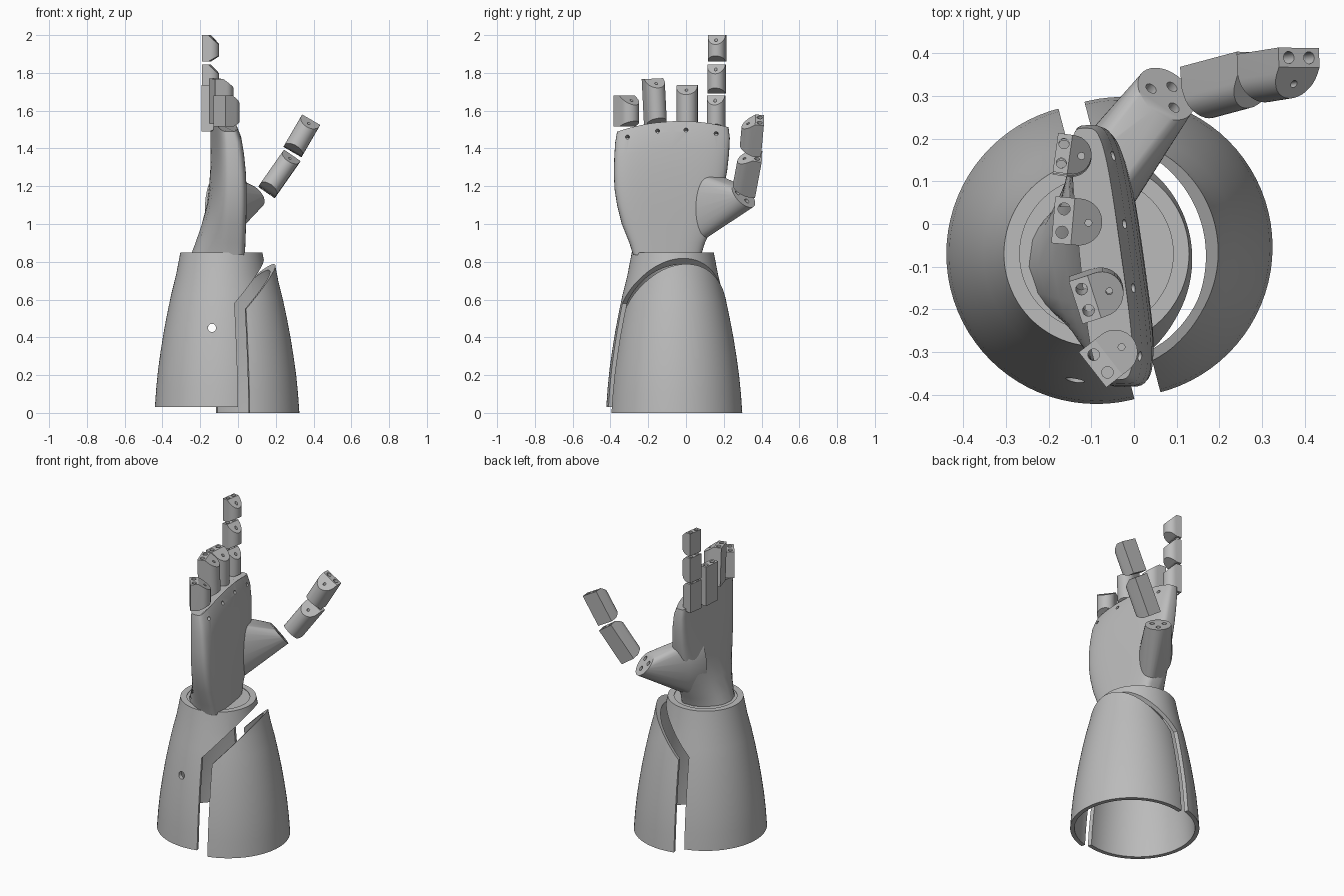
import bpy, bmesh, math
from mathutils import Vector, Matrix

if "Cube" in bpy.data.objects:
    bpy.data.objects.remove(bpy.data.objects["Cube"])

grey = bpy.data.materials.new("plain_grey")
grey.use_nodes = True
grey.diffuse_color = (0.5, 0.5, 0.5, 1)
grey.node_tree.nodes["Principled BSDF"].inputs["Base Color"].default_value = (0.5, 0.5, 0.5, 1)


def finish(name, bm):
    bmesh.ops.remove_doubles(bm, verts=bm.verts, dist=1e-5)
    bmesh.ops.recalc_face_normals(bm, faces=bm.faces)
    mesh = bpy.data.meshes.new(name)
    bm.to_mesh(mesh)
    bm.free()
    mesh.materials.append(grey)
    ob = bpy.data.objects.new(name, mesh)
    bpy.context.collection.objects.link(ob)
    return ob


def smooth(ob, angle=32):
    bpy.ops.object.select_all(action='DESELECT')
    ob.select_set(True)
    bpy.context.view_layer.objects.active = ob
    bpy.ops.object.shade_smooth_by_angle(angle=math.radians(angle))


def loft(bm, rings, close=False):
    rows = [[bm.verts.new(p) for p in r] for r in rings]
    n = len(rows[0])
    pairs = list(zip(rows, rows[1:])) + ([(rows[-1], rows[0])] if close else [])
    for a, b in pairs:
        for i in range(n):
            bm.faces.new((a[i], a[(i + 1) % n], b[(i + 1) % n], b[i]))
    if not close:
        bm.faces.new(rows[0])
        bm.faces.new(rows[-1])


def boolean(ob, cutter, operation='DIFFERENCE'):
    mod = ob.modifiers.new("cut", 'BOOLEAN')
    mod.operation, mod.solver, mod.object = operation, 'EXACT', cutter
    bpy.ops.object.select_all(action='DESELECT')
    ob.select_set(True)
    bpy.context.view_layer.objects.active = ob
    bpy.ops.object.modifier_apply(modifier=mod.name)
    bpy.data.objects.remove(cutter)


def drill(ob, holes):
    """Cut round holes given as (centre, direction, radius, length)."""
    bm = bmesh.new()
    for centre, direction, radius, length in holes:
        turn = Vector(direction).to_track_quat('Z', 'Y').to_matrix().to_4x4()
        bmesh.ops.create_cone(bm, cap_ends=True, segments=16, radius1=radius, radius2=radius,
                              depth=length, matrix=Matrix.Translation(centre) @ turn)
    boolean(ob, finish("hole_cutter", bm))


# Forearm cuff: one lathed shell split into two pieces by a bent cut
AXIS = Vector((-0.088, -0.07, 0))
CUT = Vector((0.967, 0.253, 0))


def shell(name):
    outer = [(0.352, 0), (0.345, 0.1), (0.335, 0.2), (0.321, 0.3), (0.305, 0.4),
             (0.286, 0.5), (0.265, 0.6), (0.24, 0.7), (0.217, 0.82)]
    inner = [(0.18, 0.82), (0.18, 0.79)] + [(r - 0.025, z) for r, z in outer[-2::-1]]
    bm = bmesh.new()
    loft(bm, [[(r * math.cos(a), r * math.sin(a), z)
               for a in (math.tau * i / 80 for i in range(80))] for r, z in outer + inner], True)
    return finish(name, bm)


def bent_cutter():
    side = Vector((-CUT.y, CUT.x, 0))
    bm = bmesh.new()
    loft(bm, [[CUT * u + side * s + Vector((0, 0, z))
               for u, z in ((0, -0.5), (0, 0.55), (0.6, 1.19), (0.6, -0.5))] for s in (-1, 1)])
    return finish("bent_cutter", bm)


cuff = shell("main_cuff")
boolean(cuff, bent_cutter())
drill(cuff, [((-0.05, -0.28, 0.42), (0, 1, 0), 0.022, 0.2)])
cuff.location = AXIS + Vector((0, 0, 0.03))
smooth(cuff)
cover = shell("cuff_cover")
boolean(cover, bent_cutter(), 'INTERSECT')
cover.location = AXIS + CUT * 0.063
smooth(cover)

# Wrist plate
bm = bmesh.new()
bmesh.ops.create_cone(bm, cap_ends=True, segments=64, radius1=0.19, radius2=0.19, depth=0.03,
                      matrix=Matrix.Translation(AXIS + Vector((0, 0, 0.831))))
smooth(finish("wrist_plate", bm))

# Palm: lofted rounded bars (height, low y, high y, front x, back bulge)
sections = [(0.835, -0.28, 0.08, 0.012, 0.125), (0.9, -0.30, 0.10, 0.012, 0.10),
            (1.0, -0.34, 0.15, 0.012, 0.065), (1.1, -0.365, 0.18, 0.012, 0.035),
            (1.2, -0.378, 0.20, 0.01, 0.018), (1.3, -0.382, 0.218, 0.005, 0.006),
            (1.4, -0.38, 0.228, -0.004, 0), (1.49, -0.375, 0.232, -0.018, 0),
            (1.545, -0.365, 0.225, -0.04, 0)]
rings = []
for z, low, high, front, bulge in sections:
    ring = []
    for i in range(56):
        c, s = math.cos(math.tau * i / 56), math.sin(math.tau * i / 56)
        t = math.copysign(abs(c) ** 0.5, c)
        v = math.copysign(abs(s) ** 0.5, s)
        y = (low + high) / 2 + (high - low) / 2 * t
        fx = front - 0.14 * y
        bx = -0.135 - 0.1 * y - bulge * (1 - t * t)
        lift = 0.5 * (y + 0.03) ** 2 * min(1, max(0, (z - 1.1) / 0.35))
        ring.append(((fx + bx) / 2 + (fx - bx) / 2 * v, y, z - lift))
    rings.append(ring)
bm = bmesh.new()
loft(bm, rings)
palm = finish("palm", bm)
drill(palm, [((-0.03 - 0.1 * y, y, 1.497 - 0.5 * (y + 0.03) ** 2), (1, 0, 0.2), 0.011, 0.12)
             for y in (-0.31, -0.15, 0, 0.16)])
smooth(palm, 40)

# Thumb base: hull from the side of the palm to a tilted oval end face
normal = Vector((0.5, 0.6, 0.62)).normalized()
across = Vector((0.77, -0.64, 0)).normalized()
up = across.cross(normal)
tip = Vector((0.075, 0.305, 1.15))
bm = bmesh.new()
for i in range(40):
    c, s = math.cos(math.tau * i / 40), math.sin(math.tau * i / 40)
    bm.verts.new(tip + across * 0.075 * c + up * 0.08 * s)
    bm.verts.new((-0.09 + 0.085 * c, 0.04, 1.08 + 0.2 * s))
    bm.verts.new((-0.09 + 0.055 * c, 0.17, 1.12 + 0.14 * s))
hull = bmesh.ops.convex_hull(bm, input=bm.verts)
bmesh.ops.delete(bm, geom=list({g for g in hull["geom_interior"] if isinstance(g, bmesh.types.BMVert)}),
                 context='VERTS')
thumb_base = finish("thumb_base", bm)
drill(thumb_base, [(tip + across * a + up * b, normal, 0.014, 0.08)
                   for a, b in ((-0.035, 0.02), (0.035, 0.02), (0, -0.035))])
smooth(thumb_base, 40)


def segment(name, base, axis, flat, width, depth, height, top=0.05, bottom=0.03):
    """D-shaped finger block: flat back, round front, sloped at both ends of the round side."""
    zax = Vector(axis).normalized()
    xax = -Vector(flat)
    xax = (xax - zax * xax.dot(zax)).normalized()
    yax = zax.cross(xax)
    frame = Matrix((xax, yax, zax)).transposed().to_4x4()
    frame.translation = Vector(base)
    r = width / 2
    plan = [(0, r), (0, -r)] + [((depth - r) + r * math.sin(a), -r * math.cos(a))
                                for a in (math.pi * i / 16 for i in range(17))]
    bm = bmesh.new()
    loft(bm, [[(x - depth / 2, y, z) for x, y in plan] for z in (0, height)])
    for z, drop, sign in ((height, top, 1), (0, bottom, -1)):
        run = depth * 0.6
        bmesh.ops.bisect_plane(bm, geom=bm.verts[:] + bm.edges[:] + bm.faces[:], clear_outer=True,
                               plane_co=(depth / 2 - run, 0, z), plane_no=(drop, 0, sign * run))
        bmesh.ops.holes_fill(bm, edges=[e for e in bm.edges if e.is_boundary])
    ob = finish(name, bm)
    k = depth * 0.2 - depth / 2
    holes = [((k, s * width * 0.25, height / 2), (0, 0, 1), width * 0.13, height + 0.1) for s in (-1, 1)]
    holes.append((((0.22 * depth), 0, height), (0, 0, 1), 0.008, 0.16))
    drill(ob, holes)
    ob.matrix_world = frame
    smooth(ob)


# Fingers: name, centre, turn in degrees, width, depth, height
UP = (0, 0, 1)
for name, base, turn, width, depth, height in (
        ("little_finger", (-0.05, -0.305, 1.515), 38, 0.105, 0.12, 0.165),
        ("ring_finger", (-0.082, -0.155, 1.53), 18, 0.105, 0.115, 0.24),
        ("middle_finger", (-0.132, 0.005, 1.49), -5, 0.11, 0.115, 0.245),
        ("index_base", (-0.142, 0.157, 1.5), -8, 0.095, 0.085, 0.18),
        ("index_middle", (-0.142, 0.16, 1.69), -8, 0.095, 0.085, 0.155),
        ("index_tip", (-0.142, 0.162, 1.86), -8, 0.092, 0.085, 0.14)):
    a = math.radians(turn)
    axis = (0, -0.05, 1) if name == "ring_finger" else UP
    segment(name, base, axis, (-math.cos(a), -math.sin(a), 0), width, depth, height)

# Thumb blocks
BACK = (-0.1, 1, -0.2)
segment("thumb_lower", (0.155, 0.305, 1.175), (0.56, 0.15, 0.8), BACK, 0.105, 0.125, 0.235)
segment("thumb_tip", (0.29, 0.34, 1.385), (0.5, 0.08, 0.86), BACK, 0.11, 0.115, 0.195)
